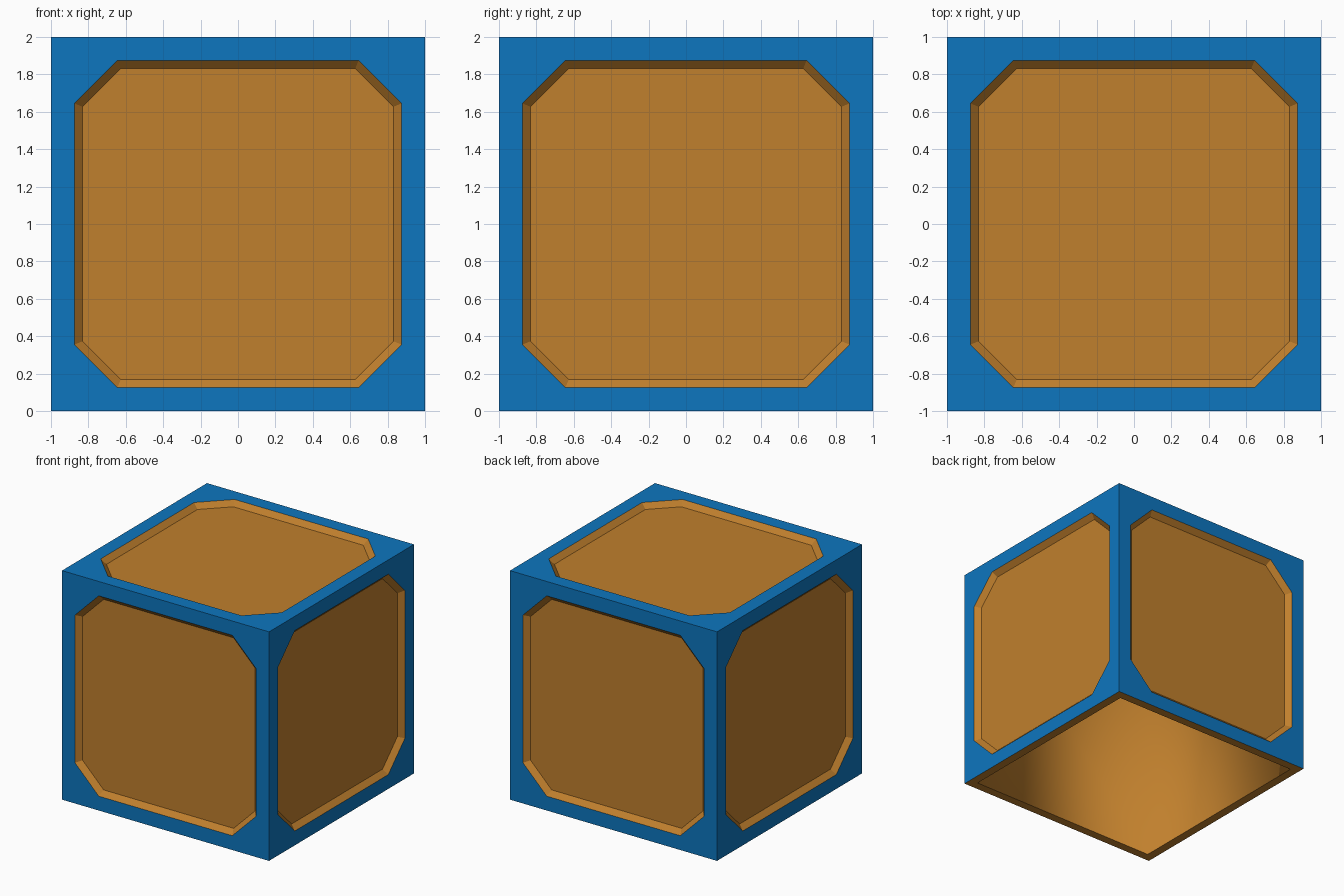
import bpy, bmesh
from math import pi
from mathutils import Matrix, Vector

if "Cube" in bpy.data.objects:
    bpy.data.objects.remove(bpy.data.objects["Cube"])

A, B = 0.875, 0.645      # recess octagon: half width, half length of long edges
T = 0.043                # recess depth and slope width
WALL = 0.077             # shell thickness seen at the open bottom


def material(name, rgb):
    m = bpy.data.materials.new(name)
    m.diffuse_color = (*rgb, 1)
    m.use_nodes = True
    m.node_tree.nodes["Principled BSDF"].inputs["Base Color"].default_value = m.diffuse_color
    return m


def octagon(a, b, z):
    return [Vector((x, y, z)) for x, y in
            ((b, a), (-b, a), (-a, b), (-a, -b), (-b, -a), (b, -a), (a, -b), (a, b))]


def square(h, z):
    return [Vector((x, y, z)) for x, y in ((h, h), (-h, h), (-h, -h), (h, -h))]


def add_panel(bm, mat):
    """One crate side: flat frame, sloped recess wall and recess floor."""
    make = lambda pts: [bm.verts.new(mat @ p) for p in pts]
    corner = make(square(1, 1))
    rim = make(octagon(A, B, 1))
    floor = make(octagon(A - T, B - T * 0.414, 1 - T))
    for i in range(4):
        c, d = corner[i], corner[(i + 1) % 4]
        r = [rim[(2 * i + k) % 8] for k in range(3)]
        bm.faces.new((c, d, r[1], r[0]))
        bm.faces.new((d, r[2], r[1]))
    for i in range(8):
        j = (i + 1) % 8
        bm.faces.new((rim[i], rim[j], floor[j], floor[i])).material_index = 1
    bm.faces.new(floor).material_index = 1


def finish(name, bm, mats):
    me = bpy.data.meshes.new(name)
    bm.to_mesh(me)
    bm.free()
    for m in mats:
        me.materials.append(m)
    ob = bpy.data.objects.new(name, me)
    bpy.context.collection.objects.link(ob)
    return ob


blue = material("blue_frame", (0.004, 0.18, 0.52))
orange = material("orange_panel", (0.53, 0.215, 0.026))

# Outer shell: top and four sides
bm = bmesh.new()
up = Matrix.Translation((0, 0, 1))
add_panel(bm, up)
for k in range(4):
    add_panel(bm, up @ Matrix.Rotation(k * pi / 2, 4, 'Z') @ Matrix.Rotation(pi / 2, 4, 'X'))
bmesh.ops.remove_doubles(bm, verts=bm.verts, dist=1e-4)
finish("outer_shell", bm, (blue, orange))

# Bottom rim around the opening
bm = bmesh.new()
outer = [bm.verts.new(p) for p in square(1, 0)]
inner = [bm.verts.new(p) for p in square(1 - WALL, 0)]
for i in range(4):
    j = (i + 1) % 4
    bm.faces.new((outer[j], outer[i], inner[i], inner[j]))
finish("bottom_rim", bm, (orange,))

# Smooth-shaded hollow inside, open below
bm = bmesh.new()
low = [bm.verts.new(p) for p in square(1 - WALL, 0)]
high = [bm.verts.new(p) for p in square(1 - WALL, 2 - WALL)]
for i in range(4):
    j = (i + 1) % 4
    bm.faces.new((low[i], low[j], high[j], high[i]))
bm.faces.new(high[::-1])
bm.normal_update()
# make every face look towards the inside
centre = Vector((0, 0, 1))
bmesh.ops.reverse_faces(bm, faces=[f for f in bm.faces
                                   if f.normal.dot(centre - f.calc_center_median()) < 0])
for f in bm.faces:
    f.smooth = True
finish("inner_hollow", bm, (orange,))
